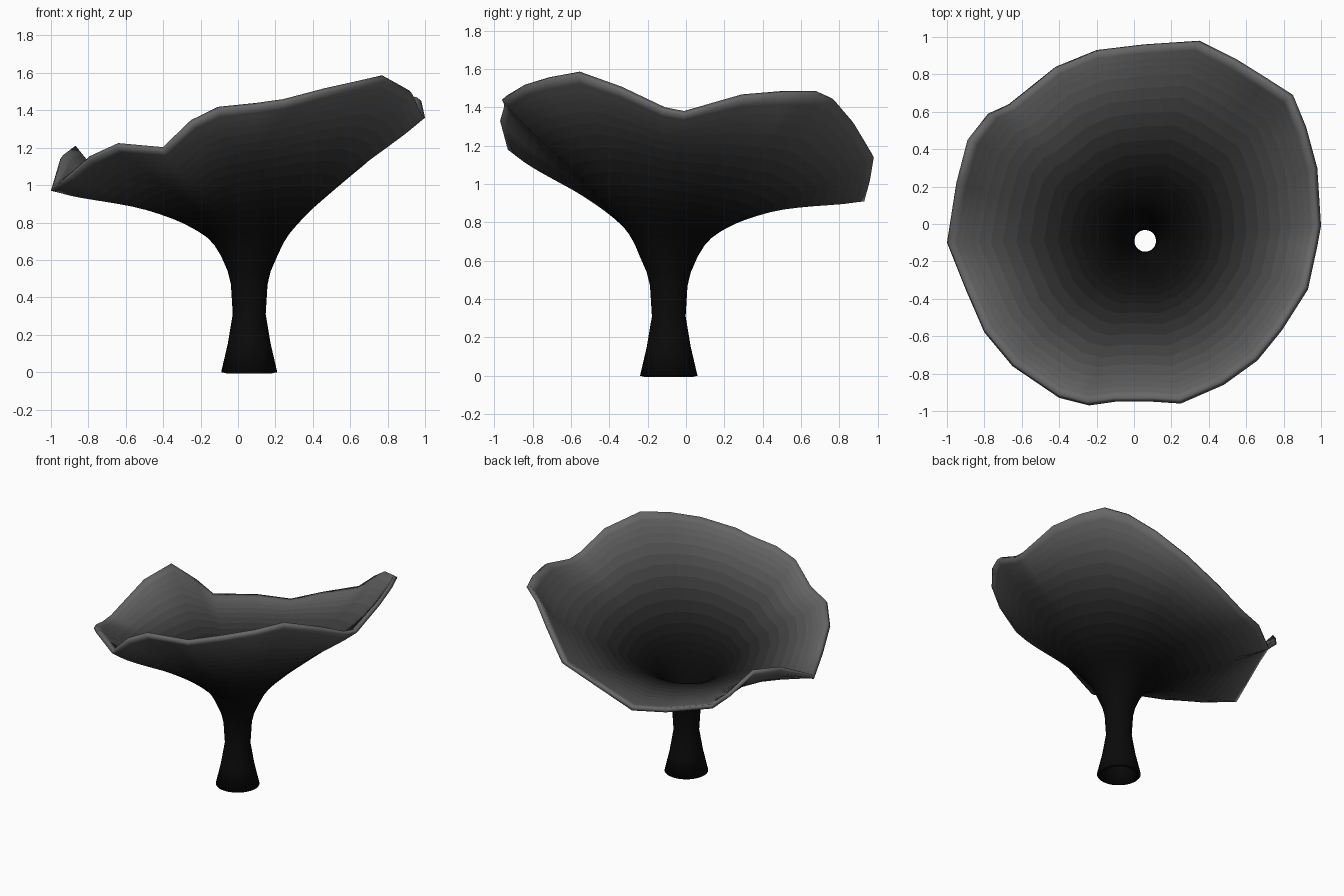
import bpy, bmesh, math
from mathutils import Vector

if "Cube" in bpy.data.objects:
    bpy.data.objects.remove(bpy.data.objects["Cube"])

# Wavy rim of the cap, counter-clockwise from the right
RIM = [(1.0, -.01, 1.36), (.98, .3, 1.45), (.92, .52, 1.47), (.85, .69, 1.47), (.71, .78, 1.43),
       (.55, .88, 1.31), (.35, .98, 1.14), (.05, .96, 1.02), (-.2, .93, .91),
       (-.42, .84, .92), (-.67, .64, .94), (-.78, .59, 1.04), (-.89, .45, 1.19),
       (-.95, .22, 1.14), (-1.0, -.1, .97), (-.9, -.35, 1.04), (-.8, -.58, 1.13),
       (-.65, -.76, 1.2), (-.4, -.93, 1.18), (-.24, -.97, 1.33), (-.1, -.95, 1.4), (.1, -.95, 1.42),
       (.25, -.96, 1.44), (.48, -.86, 1.5), (.66, -.73, 1.54), (.79, -.57, 1.57),
       (.93, -.35, 1.49), (.98, -.12, 1.38)]
# Stem (height, radius) and the common flare curve (fraction, rise)
STEM = [(0, .15), (.15, .115), (.31, .088), (.47, .098), (.54, .115), (.62, .15)]
FLARE = [(.04, .06), (.08, .1), (.13, .133), (.18, .16), (.23, .185), (.29, .21), (.36, .235),
         (.44, .26), (.52, .28), (.6, .295), (.68, .308), (.75, .318), (.82, .328),
         (.88, .337), (.92, .345), (.96, .353), (1, .36)]
CENTRE = Vector((.06, -.09, 0))


def cap_point(p, t, rise):
    rim = Vector((p[0], p[1], 0))
    out = (rim - CENTRE).normalized()
    pos = (CENTRE + out * .15).lerp(rim, t)
    droop = .06 * max(0, -.5 * out.x - .87 * out.y)      # bulge below the front lip
    tilt = min(1.18 + .2 * out.x - .23 * out.y, p[2]) - droop   # broad lean
    pos.z = .62 + rise + (tilt - .98) * t ** 1.22 + (p[2] - tilt) * t ** 3.5
    return pos


bm = bmesh.new()
rings = []
for z, r in STEM:
    rings.append([bm.verts.new(CENTRE + (Vector((p[0], p[1], 0)) - CENTRE).normalized() * r
                               + Vector((0, 0, z))) for p in RIM])
for t, rise in FLARE:
    rings.append([bm.verts.new(cap_point(p, t, rise)) for p in RIM])

n = len(RIM)
for k, (lo, hi) in enumerate(zip(rings, rings[1:])):
    for i in range(n):
        j = (i + 1) % n
        f = bm.faces.new((lo[i], lo[j], hi[j], hi[i]))
        f.material_index = max(0, k - len(STEM) + 2)
        f.smooth = True

mesh = bpy.data.meshes.new("trumpet_mushroom")
bm.to_mesh(mesh)
bm.free()
mushroom = bpy.data.objects.new("trumpet_mushroom", mesh)
bpy.context.collection.objects.link(mushroom)

# Shades fade from near-black stem to grey rim
for k in range(len(FLARE) + 1):
    t = FLARE[k - 1][0] if k else 0
    g = .003 + .13 * t ** 2.6
    mat = bpy.data.materials.new(f"flesh_shade_{k}")
    mat.diffuse_color = (g, g, g, 1)
    mat.use_nodes = True
    mat.node_tree.nodes["Principled BSDF"].inputs["Base Color"].default_value = mat.diffuse_color
    mesh.materials.append(mat)

# Thin hollow wall
wall = mushroom.modifiers.new("wall", 'SOLIDIFY')
wall.thickness = .03
wall.offset = -1
